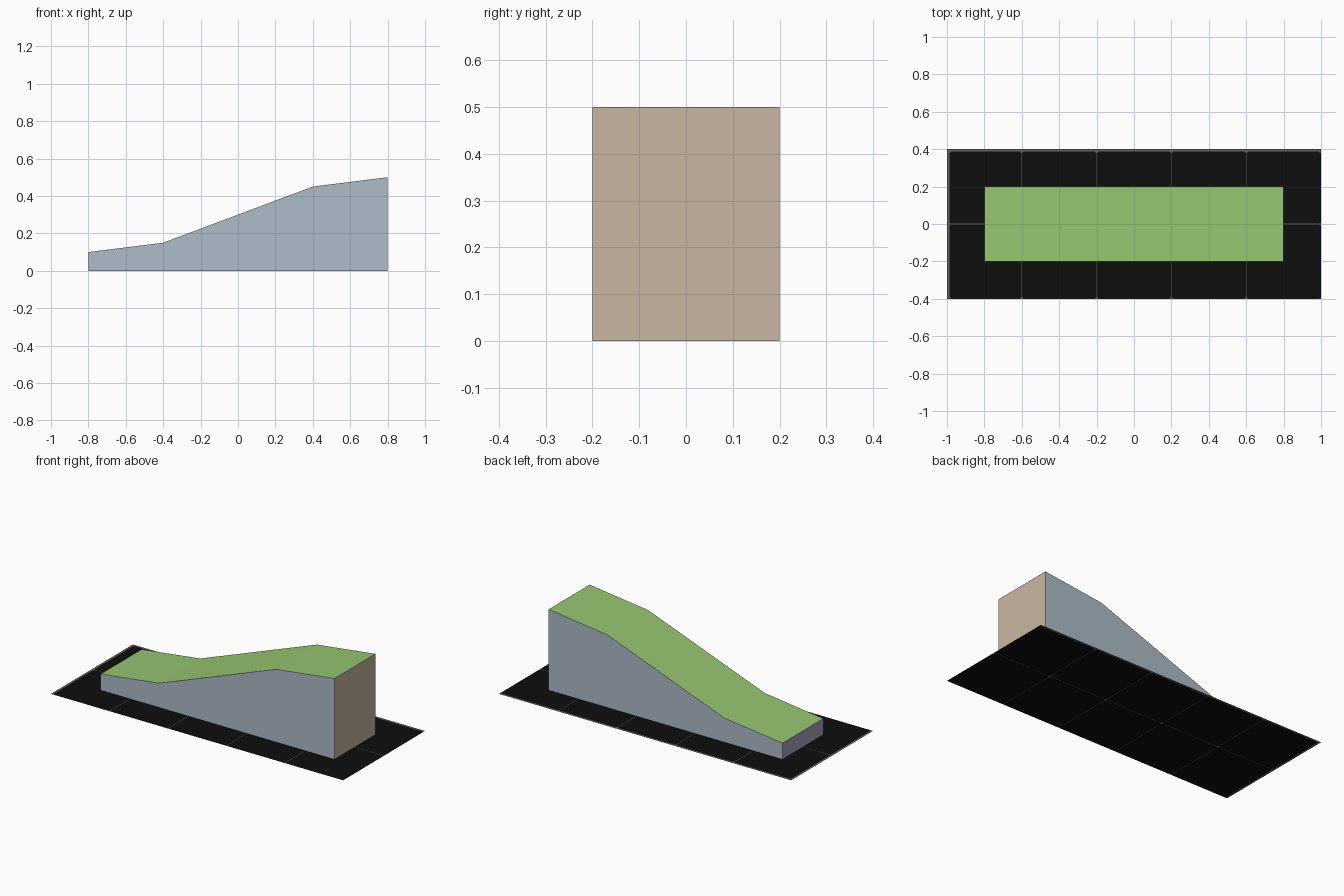
import bpy

if "Cube" in bpy.data.objects:
    bpy.data.objects.remove(bpy.data.objects["Cube"])


def material(name, rgb):
    """Flat colour from 0-255 display values, stored as linear."""
    def lin(c):
        c /= 255
        return c / 12.92 if c <= 0.04045 else ((c + 0.055) / 1.055) ** 2.4
    m = bpy.data.materials.new(name)
    m.diffuse_color = (*[lin(c) for c in rgb], 1)
    m.use_nodes = True
    m.node_tree.nodes["Principled BSDF"].inputs["Base Color"].default_value = m.diffuse_color
    return m


def build(name, verts, faces, slots, mats):
    me = bpy.data.meshes.new(name)
    me.from_pydata(verts, [], faces)
    for m in mats:
        me.materials.append(m)
    for p, s in zip(me.polygons, slots):
        p.material_index = s
    ob = bpy.data.objects.new(name, me)
    bpy.context.collection.objects.link(ob)
    return ob


black = material("black tile", (13, 13, 13))
grout = material("grey tile edge", (105, 98, 92))
green = material("green top", (151, 198, 113))
blue = material("blue grey side", (173, 188, 201))
tan = material("tan high end", (202, 182, 162))
purple = material("purple low end", (171, 161, 196))

# Sloped block: profile extruded across y, open below where it meets the floor
profile = [(-0.8, 0), (-0.8, 0.1), (-0.4, 0.15), (0.4, 0.45), (0.8, 0.5), (0.8, 0)]
n = len(profile)
verts = [(x, y, z) for y in (-0.2, 0.2) for x, z in profile]
faces = [tuple(reversed(range(n))), tuple(range(n, 2 * n))]
faces += [(i, i + 1, i + 1 + n, i + n) for i in range(n - 1)]
build("ramp_block", verts, faces, [1, 1, 3, 0, 0, 0, 2], [green, blue, tan, purple])

# Floor sheet: 5 x 2 square tiles with clipped corners and thin grey edges
verts, faces, slots = [], [], []
T, LINE, RIM, CUT = 0.4, 0.0015, 0.013, 0.009
for i in range(5):
    for j in range(2):
        x0, y0 = -1 + i * T, -0.4 + j * T
        x1, y1 = x0 + T, y0 + T
        a0 = x0 + (RIM if i == 0 else LINE)
        b0, a1 = y0 + LINE, x1 - LINE
        b1 = y1 - (RIM if j == 1 else LINE)
        b = len(verts)
        pts = [(x0, y0), (x1, y0), (x1, y1), (x0, y1),
               (a0, b0 + CUT), (a0 + CUT, b0), (a1 - CUT, b0), (a1, b0 + CUT),
               (a1, b1 - CUT), (a1 - CUT, b1), (a0 + CUT, b1), (a0, b1 - CUT)]
        verts += [(x, y, 0) for x, y in pts]
        faces.append(tuple(range(b + 4, b + 12)))
        slots.append(0)
        for k in range(4):
            p, q = b + 4 + 2 * k, b + 5 + 2 * k
            nxt = b + 4 + (2 * k + 2) % 8
            faces += [(b + k, q, p), (b + k, b + (k + 1) % 4, nxt, q)]
            slots += [1, 1]
build("tiled_floor", verts, faces, slots, [black, grout])
